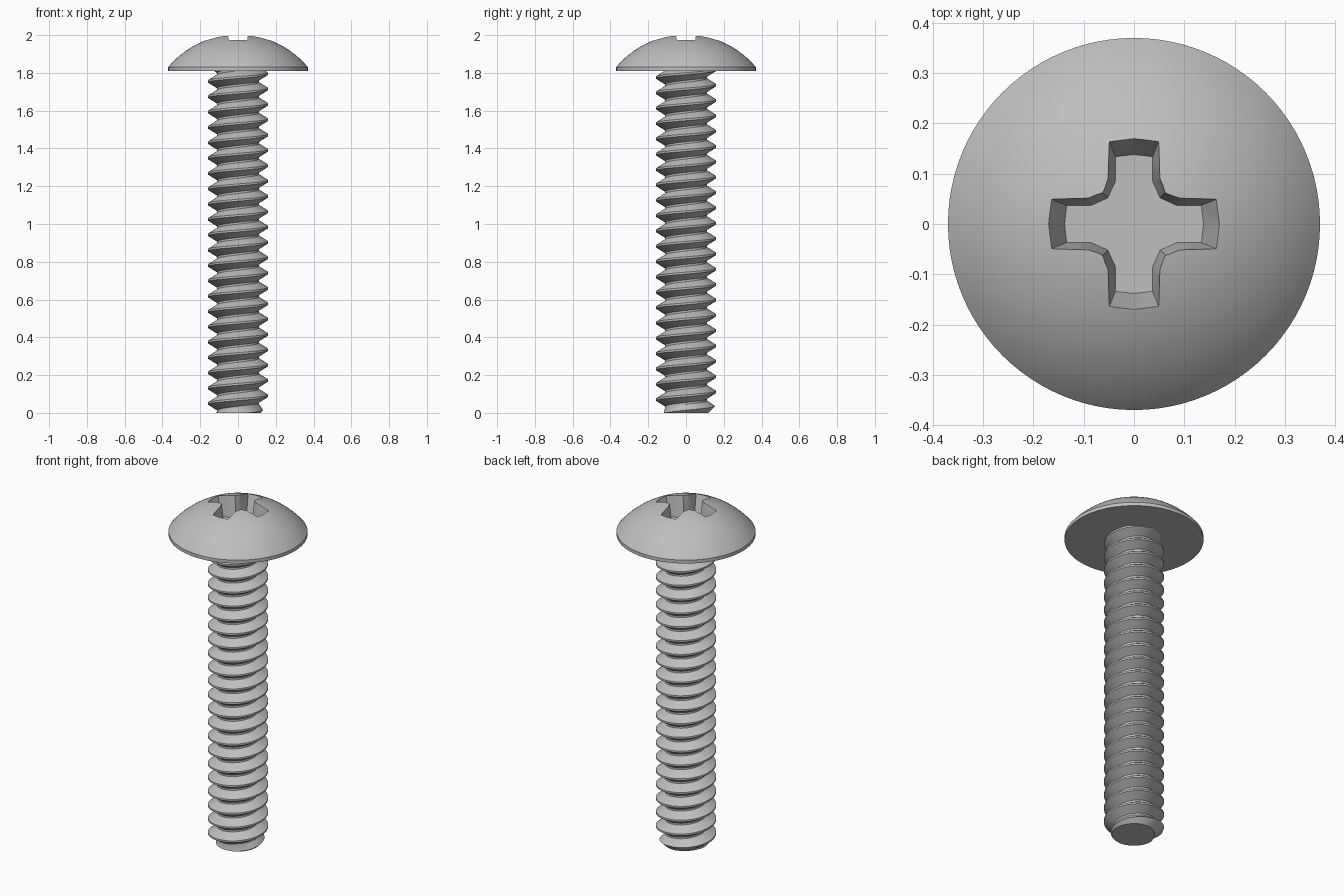
import bpy, bmesh, math
from mathutils import Vector

cube = bpy.data.objects.get("Cube")
if cube:
    bpy.data.objects.remove(cube, do_unlink=True)

steel = bpy.data.materials.new("grey_steel")
steel.use_nodes = True
colour = (0.52, 0.52, 0.52, 1)
steel.diffuse_color = colour
steel.node_tree.nodes["Principled BSDF"].inputs["Base Color"].default_value = colour


def make_object(name, bm):
    bmesh.ops.recalc_face_normals(bm, faces=bm.faces)
    mesh = bpy.data.meshes.new(name)
    bm.to_mesh(mesh)
    bm.free()
    mesh.materials.append(steel)
    obj = bpy.data.objects.new(name, mesh)
    bpy.context.collection.objects.link(obj)
    return obj


def select_only(obj):
    bpy.ops.object.select_all(action="DESELECT")
    obj.select_set(True)
    bpy.context.view_layer.objects.active = obj


HEAD_BASE, RIM_TOP, APEX = 1.81, 1.83, 2.004
HEAD_R, MAJOR_R, MINOR_R, TIP_R = 0.37, 0.16, 0.111, 0.118
PITCH, FIRST_CREST = 0.0812, 0.05


# Threaded shaft: a trapezoid tooth swept along a helix, trimmed flat at both ends
def build_shaft():
    bm = bmesh.new()
    steps, turns = 64, 26
    crest, root = PITCH / 16, PITCH * 7 / 16
    tooth = [(MAJOR_R, -crest), (MAJOR_R, crest), (MINOR_R, root),
             (MINOR_R, PITCH - root), (MAJOR_R, PITCH - crest)]
    previous = None
    for i in range(steps * turns + 1):
        angle = math.tau * i / steps + math.pi
        rise = FIRST_CREST + PITCH * (i / steps - 2)
        row = [bm.verts.new((r * math.cos(angle), r * math.sin(angle), z + rise))
               for r, z in tooth]
        if previous:
            for a in range(len(tooth) - 1):
                bm.faces.new((previous[a], row[a], row[a + 1], previous[a + 1]))
        previous = row
    bmesh.ops.remove_doubles(bm, verts=bm.verts, dist=1e-5)
    for height, direction in ((0, -1), (HEAD_BASE + 0.01, 1)):
        cut = bmesh.ops.bisect_plane(
            bm, geom=bm.verts[:] + bm.edges[:] + bm.faces[:],
            plane_co=(0, 0, height), plane_no=(0, 0, direction), clear_outer=True)
        rim = [e for e in cut["geom_cut"] if isinstance(e, bmesh.types.BMEdge)]
        bmesh.ops.holes_fill(bm, edges=rim, sides=0)
    # Chamfered tip
    for v in bm.verts:
        radius = math.hypot(v.co.x, v.co.y)
        limit = TIP_R + max(v.co.z, 0)
        if radius > limit:
            v.co.x *= limit / radius
            v.co.y *= limit / radius
    return make_object("threaded_shaft", bm)


# Domed head: a short rim under a spherical cap
def build_head():
    bm = bmesh.new()
    sag = APEX - RIM_TOP
    sphere_r = (HEAD_R ** 2 + sag ** 2) / (2 * sag)
    sweep = math.asin(HEAD_R / sphere_r)
    profile = [(0, HEAD_BASE), (HEAD_R, HEAD_BASE)]
    rings = 20
    for i in range(rings + 1):
        a = sweep * (1 - i / rings)
        profile.append((sphere_r * math.sin(a), APEX - sphere_r * (1 - math.cos(a))))
    verts = [bm.verts.new((r, 0, z)) for r, z in profile]
    edges = [bm.edges.new(pair) for pair in zip(verts, verts[1:])]
    bmesh.ops.spin(bm, geom=verts + edges, axis=(0, 0, 1), cent=(0, 0, 0),
                   angle=math.tau, steps=96)
    bmesh.ops.remove_doubles(bm, verts=bm.verts, dist=1e-5)
    return make_object("domed_head", bm)


# Tapered cross-shaped cutter for the driver recess
def build_recess_cutter():
    bm = bmesh.new()
    floor_z, mouth_z, end_z = 1.87, 1.98, 2.06
    floor = [(0.037, -0.085), (0.037, 0) , (0.05, 0.05)]
    # One arm points along +x, followed by the inner corner; repeated four times
    floor = [(0.085, -0.037), (0.134, -0.037), (0.138, 0), (0.134, 0.037),
             (0.085, 0.037), (0.052, 0.052)]
    mouth = [(0.09, -0.05), (0.166, -0.05), (0.172, 0), (0.166, 0.05),
             (0.09, 0.05), (0.061, 0.061)]
    grow = (end_z - floor_z) / (mouth_z - floor_z)
    low, high = [], []
    for quarter in range(4):
        c, s = ((1, 0), (0, 1), (-1, 0), (0, -1))[quarter]
        for f, m in zip(floor, mouth):
            f, m = Vector(f), Vector(m)
            for ring, p, z in ((low, f, floor_z), (high, f + (m - f) * grow, end_z)):
                ring.append(bm.verts.new((p.x * c - p.y * s, p.x * s + p.y * c, z)))
    bm.faces.new(low)
    bm.faces.new(high)
    for i in range(len(low)):
        j = (i + 1) % len(low)
        bm.faces.new((low[i], low[j], high[j], high[i]))
    cutter = make_object("recess_cutter", bm)
    cutter.hide_render = True
    return cutter


shaft = build_shaft()
head = build_head()
cutter = build_recess_cutter()

# Cut the recess into the head
select_only(head)
cut = head.modifiers.new("recess", "BOOLEAN")
cut.operation = "DIFFERENCE"
cut.solver = "EXACT"
cut.object = cutter
bpy.ops.object.modifier_apply(modifier=cut.name)
bpy.data.objects.remove(cutter, do_unlink=True)

for part in (shaft, head):
    select_only(part)
    bpy.ops.object.shade_smooth_by_angle(angle=math.radians(25))
